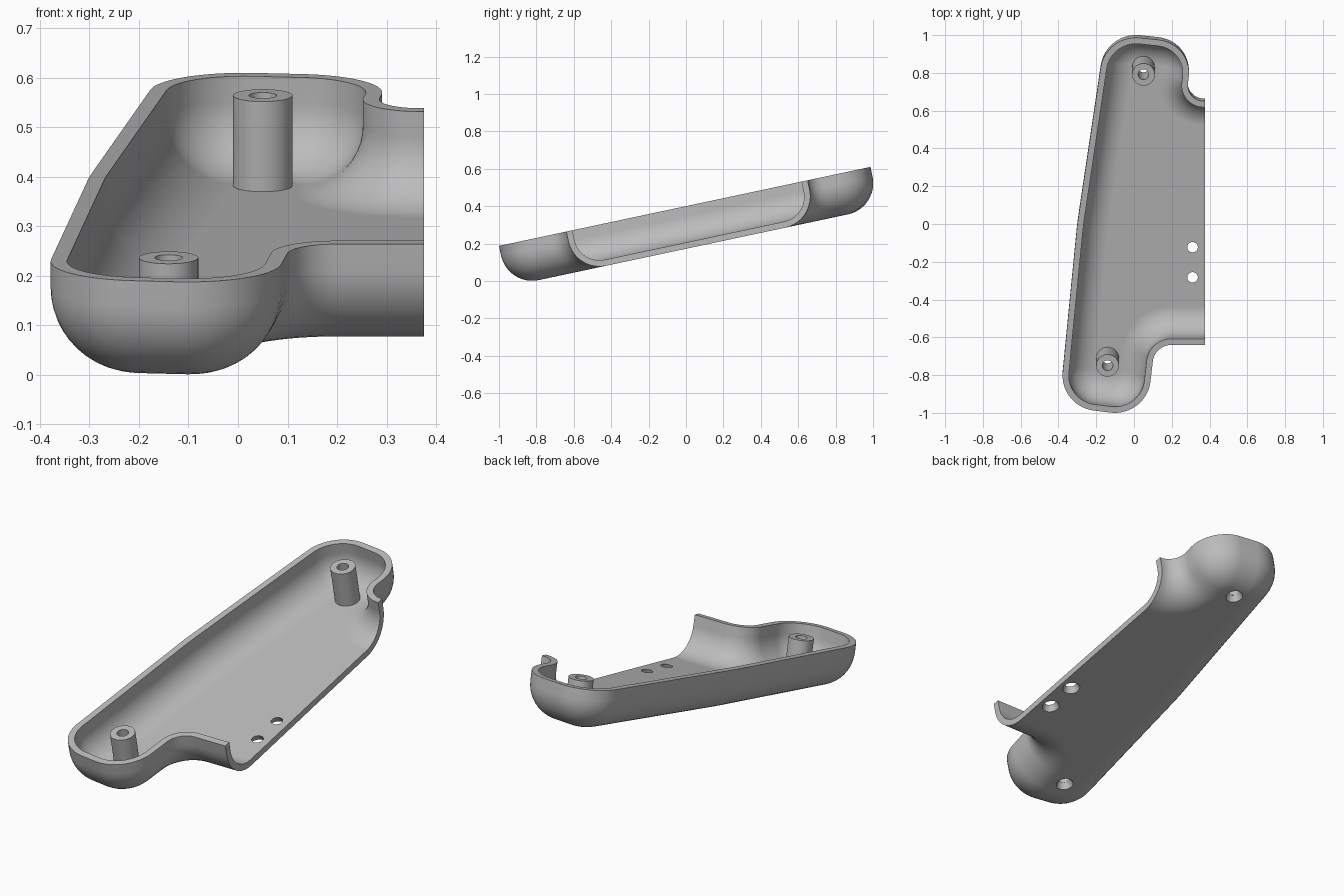
import bpy, bmesh
from math import radians, cos, sin, tan
from mathutils import Vector, Matrix

cube = bpy.data.objects.get("Cube")
if cube:
    bpy.data.objects.remove(cube)

TILT = radians(12)
DEPTH, WALL, FILLET, HOLE = 0.223, 0.033, 0.17, 0.028
PLACE = Matrix.Translation((0, 0, 0.4)) @ Matrix.Rotation(TILT, 4, 'X')

grey = bpy.data.materials.new("grey_plastic")
grey.use_nodes = True
grey.diffuse_color = (0.5, 0.5, 0.5, 1)
grey.node_tree.nodes["Principled BSDF"].inputs["Base Color"].default_value = (0.5, 0.5, 0.5, 1)


def make_object(name, bm):
    bmesh.ops.recalc_face_normals(bm, faces=bm.faces)
    mesh = bpy.data.meshes.new(name)
    bm.to_mesh(mesh)
    bm.free()
    mesh.materials.append(grey)
    obj = bpy.data.objects.new(name, mesh)
    bpy.context.collection.objects.link(obj)
    obj.matrix_world = PLACE
    return obj


def select(obj):
    bpy.ops.object.select_all(action='DESELECT')
    obj.select_set(True)
    bpy.context.view_layer.objects.active = obj


def right_of(d):
    return Vector((d.y, -d.x))


def rounded_path(corners):
    """Open path with rounded corners: list of (point, inward normal)."""
    pts = [Vector((x, y / cos(TILT))) for x, y, r in corners]
    path = [(pts[0], right_of((pts[1] - pts[0]).normalized()))]
    for i in range(1, len(pts) - 1):
        a = (pts[i] - pts[i - 1]).normalized()
        b = (pts[i + 1] - pts[i]).normalized()
        turn = -a.angle_signed(b)          # positive is counter-clockwise
        radius = corners[i][2]
        start = pts[i] - a * radius * tan(abs(turn) / 2)
        side = 1 if turn < 0 else -1       # inside lies right of travel
        centre = start + right_of(a) * radius * side
        steps = max(4, int(abs(turn) / radians(6)))
        for k in range(steps + 1):
            n = Matrix.Rotation(turn * k / steps, 2) @ right_of(a)
            path.append((centre - n * radius * side, n))
    path.append((pts[-1], right_of((pts[-1] - pts[-2]).normalized())))
    return path


def wall_profile(inset, radius, floor):
    """Rim to floor: (inward offset, height)."""
    out = [(inset, 0)]
    for k in range(13):
        t = radians(90 * k / 12)
        out.append((inset + radius * (1 - cos(t)), floor + radius * (1 - sin(t))))
    return out


# Shell: rounded plan outline swept with a filleted wall section, open at +x
outline = rounded_path([
    (0.375, -0.64, 0), (0.11, -0.64, 0.1), (0.065, -1.022, 0.19),
    (-0.395, -0.965, 0.19), (-0.3, 0, 1.5), (-0.15, 1.005, 0.19),
    (0.31, 0.955, 0.18), (0.275, 0.65, 0.085), (0.375, 0.65, 0)])
outer = wall_profile(0, FILLET, -DEPTH)
inner = wall_profile(WALL, FILLET - WALL, WALL - DEPTH)
section = outer + inner[::-1]

bm = bmesh.new()
grid = [[bm.verts.new((*(p + n * d), h)) for d, h in section] for p, n in outline]
floor_at = len(outer) - 1
for a, b in zip(grid, grid[1:]):
    for j in range(len(section)):
        k = (j + 1) % len(section)
        if j != floor_at:
            bm.faces.new((a[j], a[k], b[k], b[j]))
bm.faces.new([row[floor_at] for row in grid])
bm.faces.new([row[floor_at + 1] for row in grid])
first, last = grid[0], grid[-1]
bm.faces.new(first[floor_at + 1:] + first[:floor_at + 1] + last[floor_at::-1] + last[:floor_at:-1])
shell = make_object("shell", bm)

# Countersunk screw holes through the floor
posts = [(0.05, 0.808), (-0.14, -0.767)]
edge_holes = [(0.31, -0.166), (0.31, -0.329)]
bm = bmesh.new()
for x, y in posts + edge_holes:
    rings = []
    for r, h in ((0.047, -0.01), (HOLE, WALL), (HOLE, WALL + 0.02)):
        ring = bmesh.ops.create_circle(bm, segments=32, radius=r,
                                       matrix=Matrix.Translation((x, y, h - DEPTH)))["verts"]
        rings.append(ring)
    for low, high in zip(rings, rings[1:]):
        for k in range(32):
            m = (k + 1) % 32
            bm.faces.new((low[k], low[m], high[m], high[k]))
    bm.faces.new(rings[0])
    bm.faces.new(rings[-1])
cutter = make_object("hole_cutter", bm)
cutter.hide_render = True
cut = shell.modifiers.new("holes", 'BOOLEAN')
cut.object = cutter
cut.solver = 'EXACT'
select(shell)
bpy.ops.object.modifier_apply(modifier=cut.name)
bpy.data.objects.remove(cutter)

# Hollow screw posts standing on the floor
parts = [shell]
for (x, y), name in zip(posts, ("back_post", "front_post")):
    bm = bmesh.new()
    low, high = WALL - DEPTH - 0.001, -0.004
    rings = [bmesh.ops.create_circle(bm, segments=40, radius=r,
                                     matrix=Matrix.Translation((x, y, h)))["verts"]
             for r, h in ((HOLE, low), (0.06, low), (0.06, high), (HOLE, high))]
    for a, b in zip(rings, rings[1:] + rings[:1]):
        for k in range(40):
            m = (k + 1) % 40
            bm.faces.new((a[k], a[m], b[m], b[k]))
    parts.append(make_object(name, bm))

# Smooth curved walls, keep rims crisp and the floor flat
for obj in parts:
    select(obj)
    bpy.ops.object.shade_smooth_by_angle(angle=radians(30))
    weighted = obj.modifiers.new("weighted_normals", 'WEIGHTED_NORMAL')
    weighted.keep_sharp = True
